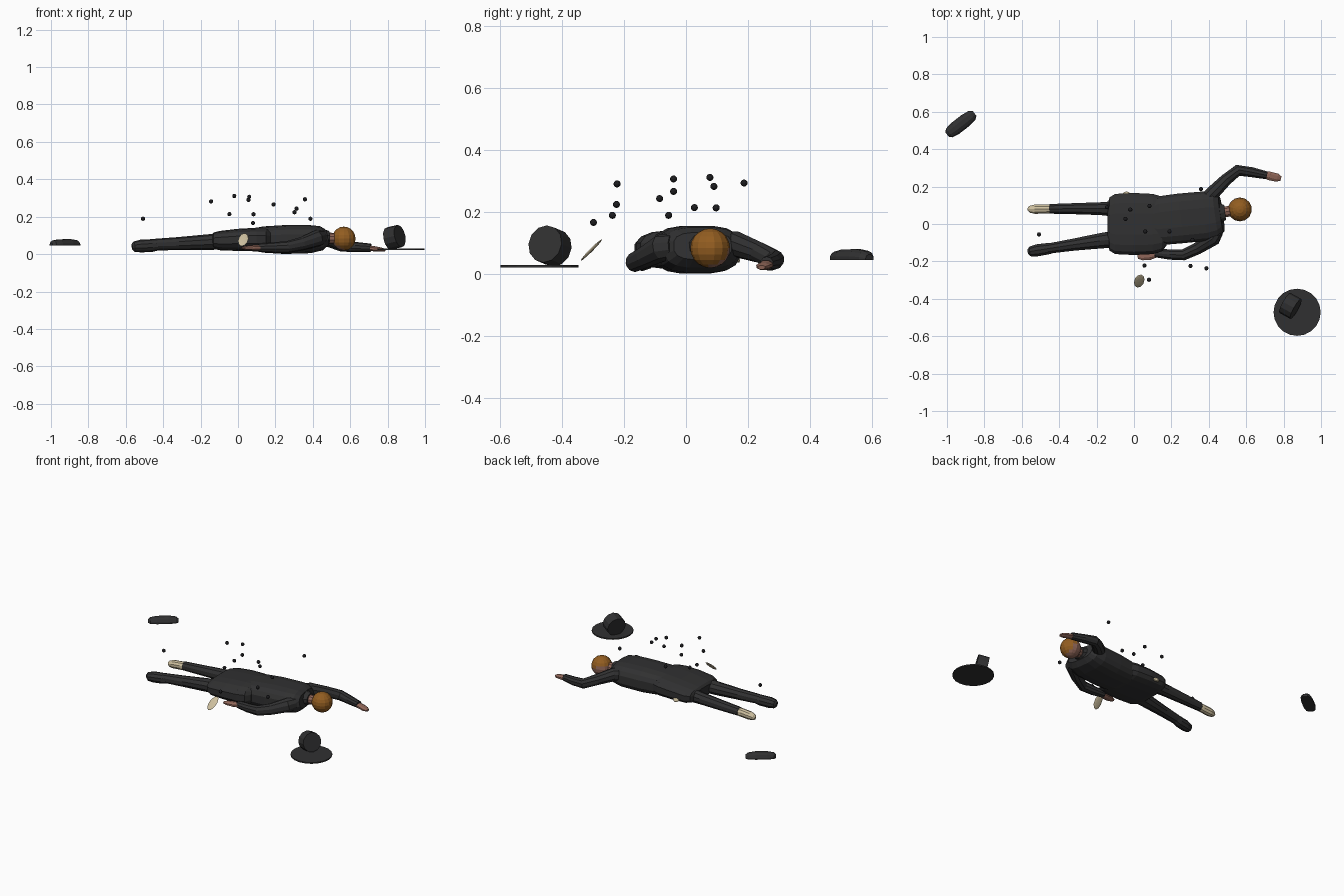
import bpy, bmesh, math
from mathutils import Vector, Matrix


def material(name, rgb):
    m = bpy.data.materials.new(name)
    m.diffuse_color = (*rgb, 1)
    return m


CLOTH = material("black cloth", (0.030, 0.030, 0.031))
FLY = material("fly black", (0.012, 0.012, 0.014))
HAIR = material("ginger hair", (0.29, 0.11, 0.015))
SKIN = material("skin", (0.28, 0.135, 0.10))
CREAM = material("cream", (0.62, 0.53, 0.35))


def finish(name, bm, *mats):
    bmesh.ops.recalc_face_normals(bm, faces=bm.faces)
    me = bpy.data.meshes.new(name)
    bm.to_mesh(me)
    bm.free()
    for m in mats:
        me.materials.append(m)
    ob = bpy.data.objects.new(name, me)
    bpy.context.collection.objects.link(ob)
    return ob


def tube(name, mat, secs, sides=10, power=2.0, floor=None):
    """Loft rings through sections (x, y, z, half width, half height)."""
    bm = bmesh.new()
    rings = []
    pts = [Vector(s[:3]) for s in secs]
    for i, s in enumerate(secs):
        t = (pts[min(i + 1, len(pts) - 1)] - pts[max(i - 1, 0)]).normalized()
        side = Vector((0, 0, 1)).cross(t).normalized()
        up = t.cross(side)
        ring = []
        for k in range(sides):
            a = 2 * math.pi * (k + 0.5) / sides
            c, d = math.cos(a), math.sin(a)
            u = math.copysign(abs(c) ** (2 / power), c) * s[3]
            v = math.copysign(abs(d) ** (2 / power), d) * s[4]
            p = pts[i] + side * u + up * v
            if floor is not None:
                p.z = max(p.z, floor)
            ring.append(bm.verts.new(p))
        rings.append(ring)
    for r, q in zip(rings, rings[1:]):
        for k in range(sides):
            j = (k + 1) % sides
            bm.faces.new((r[k], r[j], q[j], q[k]))
    bm.faces.new(rings[0])
    bm.faces.new(rings[-1])
    return finish(name, bm, mat)


def cylinder(name, mat, center, axis, r, length, sides):
    bm = bmesh.new()
    rot = Vector(axis).to_track_quat('Z', 'Y').to_matrix().to_4x4()
    bmesh.ops.create_cone(bm, cap_ends=True, segments=sides, radius1=r, radius2=r,
                          depth=length, matrix=Matrix.Translation(center) @ rot)
    return finish(name, bm, mat)


def ellipsoid(name, mat, center, axis, size, roll=0.0):
    bm = bmesh.new()
    rot = Vector(axis).to_track_quat('Z', 'Y').to_matrix().to_4x4()
    mtx = (Matrix.Translation(center) @ rot @ Matrix.Rotation(roll, 4, 'Z')
           @ Matrix.Diagonal((*size, 1)))
    bmesh.ops.create_uvsphere(bm, u_segments=10, v_segments=6, radius=1, matrix=mtx)
    return finish(name, bm, mat)


# Coat: skirt over the hips and the upper body
tube("coat_skirt", CLOTH, [
    (-0.142, 0.0, 0.072, 0.11, 0.030), (-0.13, 0.0, 0.072, 0.145, 0.044),
    (-0.10, 0.0, 0.072, 0.163, 0.052), (0.0, 0.0, 0.076, 0.168, 0.060),
    (0.10, 0.0, 0.078, 0.163, 0.064), (0.15, 0.0, 0.08, 0.148, 0.062),
    (0.175, 0.0, 0.08, 0.115, 0.05)], 16, 3.0)
tube("coat_body", CLOTH, [
    (0.06, 0.01, 0.078, 0.10, 0.055), (0.14, 0.018, 0.078, 0.132, 0.071),
    (0.25, 0.03, 0.078, 0.135, 0.078), (0.38, 0.042, 0.08, 0.134, 0.076),
    (0.44, 0.05, 0.085, 0.122, 0.066), (0.468, 0.054, 0.09, 0.095, 0.045)], 16, 3.0)

# Arms and hands
tube("arm_stretched", CLOTH, [
    (0.36, 0.10, 0.09, 0.04, 0.045), (0.42, 0.165, 0.095, 0.04, 0.042),
    (0.49, 0.235, 0.07, 0.034, 0.034), (0.555, 0.287, 0.045, 0.031, 0.032),
    (0.63, 0.277, 0.038, 0.028, 0.027), (0.71, 0.26, 0.034, 0.022, 0.022)])
tube("hand_stretched", SKIN, [
    (0.69, 0.264, 0.032, 0.017, 0.014), (0.725, 0.257, 0.029, 0.025, 0.015),
    (0.765, 0.248, 0.024, 0.024, 0.012), (0.785, 0.243, 0.021, 0.013, 0.007)], 8)
tube("arm_bent", CLOTH, [
    (0.45, -0.04, 0.09, 0.03, 0.04), (0.425, -0.075, 0.085, 0.042, 0.045),
    (0.34, -0.13, 0.055, 0.034, 0.036), (0.265, -0.165, 0.038, 0.031, 0.032),
    (0.19, -0.163, 0.035, 0.029, 0.028), (0.11, -0.155, 0.034, 0.023, 0.022)])
tube("hand_bent", SKIN, [
    (0.125, -0.16, 0.034, 0.018, 0.014), (0.085, -0.168, 0.034, 0.026, 0.015),
    (0.045, -0.172, 0.033, 0.024, 0.012), (0.02, -0.174, 0.032, 0.013, 0.007)], 8)

# Neck, collar and head, with the hair kept off the face side
tube("collar", CLOTH, [(0.43, 0.055, 0.088, 0.07, 0.055), (0.487, 0.062, 0.088, 0.042, 0.036)])
tube("neck", SKIN, [(0.44, 0.055, 0.086, 0.03, 0.03), (0.54, 0.075, 0.083, 0.03, 0.03)])
bm = bmesh.new()
bmesh.ops.create_uvsphere(bm, u_segments=14, v_segments=10, radius=0.064,
                          matrix=Matrix.Translation((0.566, 0.078, 0.083)))
face_dir = Vector((-0.45, 0.5, -0.74)).normalized()
for f in bm.faces:
    away = (f.calc_center_median() - Vector((0.566, 0.078, 0.083))).normalized()
    f.material_index = 1 if away.dot(face_dir) > 0.45 else 0
finish("head", bm, HAIR, SKIN)

# Legs: one still in its shoe, one in a stocking
tube("leg_shod", CLOTH, [
    (-0.06, -0.075, 0.07, 0.05, 0.045), (-0.18, -0.09, 0.063, 0.043, 0.041),
    (-0.32, -0.11, 0.056, 0.034, 0.035), (-0.47, -0.133, 0.05, 0.028, 0.030)])
tube("worn_shoe", CLOTH, [
    (-0.42, -0.126, 0.05, 0.026, 0.028), (-0.46, -0.132, 0.046, 0.032, 0.034),
    (-0.52, -0.141, 0.043, 0.034, 0.034), (-0.555, -0.147, 0.040, 0.027, 0.028),
    (-0.566, -0.149, 0.038, 0.014, 0.016)])
tube("leg_unshod", CLOTH, [
    (-0.06, 0.08, 0.07, 0.048, 0.045), (-0.18, 0.082, 0.063, 0.036, 0.038),
    (-0.32, 0.082, 0.056, 0.031, 0.033), (-0.452, 0.081, 0.05, 0.027, 0.028)])
tube("stocking_foot", CREAM, [
    (-0.43, 0.081, 0.05, 0.023, 0.025), (-0.47, 0.08, 0.047, 0.025, 0.027),
    (-0.53, 0.079, 0.042, 0.026, 0.026), (-0.557, 0.079, 0.038, 0.019, 0.019),
    (-0.567, 0.079, 0.036, 0.009, 0.010)])

# Shoe thrown off, with a flat sole
mid, along = Vector((-0.925, 0.535, 0.045)), Vector((0.79, 0.61, 0))
profile = [(-0.094, 0.014, 0.016), (-0.08, 0.03, 0.028), (-0.04, 0.037, 0.035),
           (0.03, 0.037, 0.036), (0.075, 0.031, 0.030), (0.092, 0.016, 0.018)]
tube("loose_shoe", CLOTH, [(*(mid + along * d), w, h) for d, w, h in profile], 12, 2.4, 0.045)

# Hat: flat brim and a tipped crown
cylinder("hat_brim", CLOTH, (0.872, -0.472, 0.025), (0, 0, 1), 0.126, 0.008, 20)
cylinder("hat_crown", CLOTH, (0.836, -0.438, 0.09), (0.85, -0.47, 0.2), 0.061, 0.068, 12)

# Turned-out pocket pieces
ellipsoid("pocket_lining_front", CREAM, (0.028, -0.305, 0.077), (0, -0.7, 0.7),
          (0.027, 0.050, 0.005), -0.2)
ellipsoid("pocket_lining_back", CREAM, (-0.04, 0.148, 0.062), (0, 0.7, 0.7),
          (0.027, 0.035, 0.012))

# Flies hovering over the body
flies = [(-.508, -.056, .189), (-.144, .09, .282), (-.02, .077, .311), (.06, -.04, .306),
         (.056, -.222, .29), (.19, -.04, .266), (.358, .187, .293), (.313, -.085, .243),
         (.302, -.224, .224), (-.046, .027, .214), (.083, .097, .213), (.08, -.298, .166),
         (.387, -.237, .189)]
for p in flies:
    ellipsoid("fly", FLY, p, (0, 0, 1), (0.0115, 0.0115, 0.0115))
